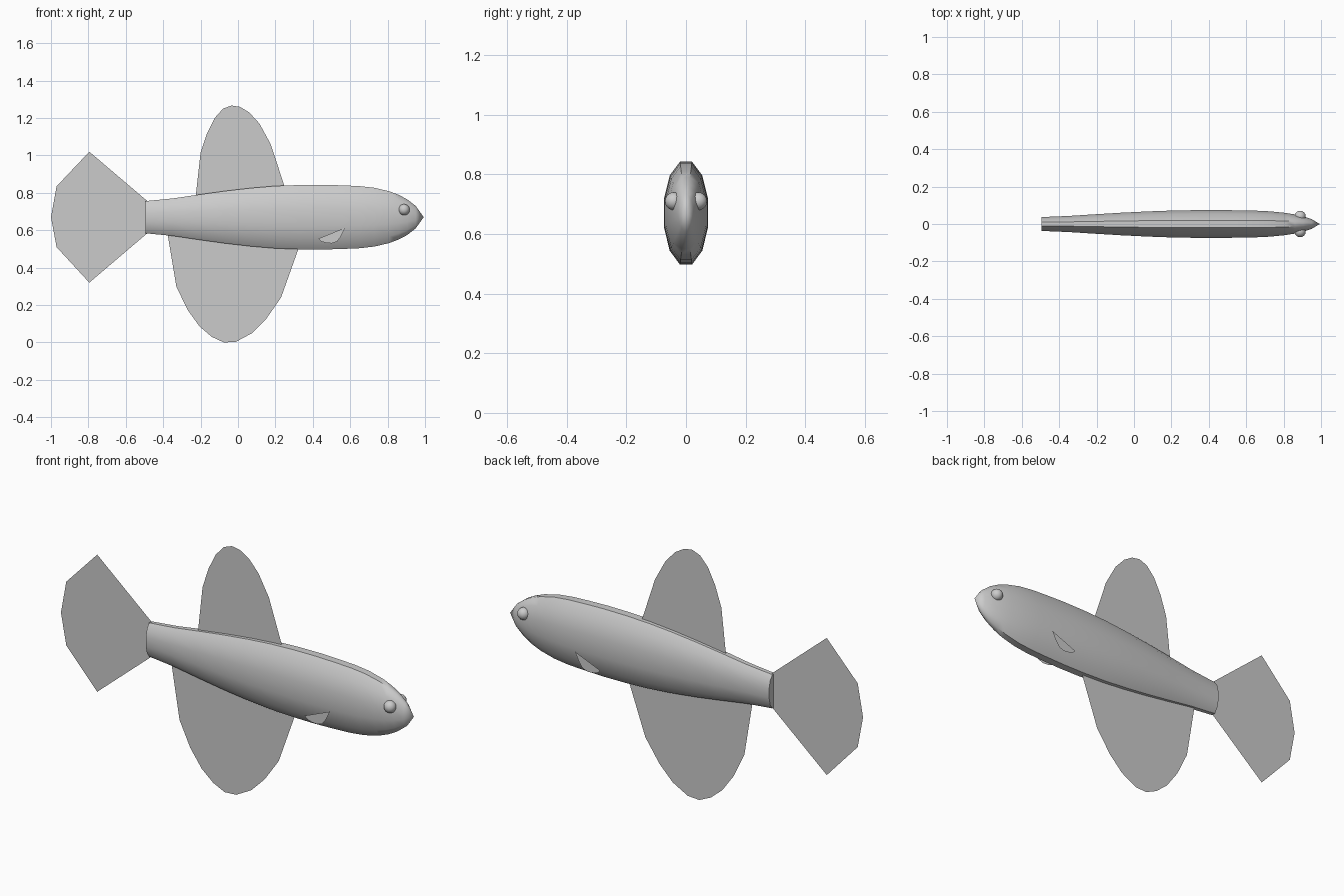
import bpy, bmesh, math

if "Cube" in bpy.data.objects:
    bpy.data.objects.remove(bpy.data.objects["Cube"])

AXIS_Z = 0.67


def finish(bm, name):
    bmesh.ops.recalc_face_normals(bm, faces=bm.faces)
    mesh = bpy.data.meshes.new(name)
    bm.to_mesh(mesh)
    bm.free()
    obj = bpy.data.objects.new(name, mesh)
    bpy.context.collection.objects.link(obj)
    return obj


def smooth(obj, angle):
    bpy.ops.object.select_all(action='DESELECT')
    obj.select_set(True)
    bpy.context.view_layer.objects.active = obj
    bpy.ops.object.shade_smooth_by_angle(angle=math.radians(angle))


def flat_fin(name, outline, y=0.0):
    bm = bmesh.new()
    bm.faces.new([bm.verts.new((x, y, z)) for x, z in outline])
    return finish(bm, name)


# body: twelve-sided oval rings along x (x, half height), closing at the nose
profile = [(-0.495, 0.086), (-0.35, 0.1), (-0.2, 0.122), (-0.07, 0.14), (0.07, 0.156),
           (0.2, 0.167), (0.33, 0.172), (0.45, 0.173), (0.56, 0.17), (0.65, 0.166),
           (0.73, 0.157), (0.81, 0.138), (0.86, 0.119), (0.905, 0.095), (0.95, 0.06)]
bm = bmesh.new()
rings = []
for x, h in profile:
    rz = h / math.cos(math.radians(15))
    ring = []
    for i in range(12):
        a = math.radians(15 + 30 * i)
        ring.append(bm.verts.new((x, 0.43 * rz * math.cos(a), AXIS_Z + rz * math.sin(a))))
    rings.append(ring)
nose = bm.verts.new((0.993, 0, AXIS_Z))
for i in range(12):
    j = (i + 1) % 12
    for a, b in zip(rings, rings[1:]):
        bm.faces.new((a[i], a[j], b[j], b[i]))
    bm.faces.new((rings[-1][i], rings[-1][j], nose))
bm.faces.new(rings[0])
smooth(finish(bm, "body"), 50)

# thin upright fins on the centre plane
flat_fin("top_fin", [(-0.23, 0.77), (-0.225, 0.79), (-0.2, 1.015), (-0.165, 1.12), (-0.125, 1.2),
                     (-0.08, 1.25), (-0.035, 1.267), (0.01, 1.26), (0.06, 1.23),
                     (0.115, 1.17), (0.175, 1.06), (0.247, 0.84), (0.255, 0.81)])
flat_fin("bottom_fin", [(-0.378, 0.59), (-0.33, 0.3), (-0.27, 0.175), (-0.205, 0.085),
                        (-0.14, 0.03), (-0.075, 0.0), (-0.01, 0.004), (0.075, 0.05),
                        (0.15, 0.125), (0.23, 0.24), (0.323, 0.5), (0.33, 0.525)])
flat_fin("tail_fin", [(-0.48, 0.752), (-0.795, 1.02), (-0.97, 0.835), (-1.0, 0.67),
                      (-0.97, 0.51), (-0.795, 0.32), (-0.48, 0.588)])

# side fins and eyes on both sides
for side, label in ((-1, "right"), (1, "left")):
    flat_fin(label + "_side_fin", [(0.573, 0.614), (0.43, 0.555), (0.445, 0.54), (0.47, 0.533),
                                   (0.5, 0.53), (0.53, 0.54), (0.55, 0.567)], side * 0.077)
    bm = bmesh.new()
    bmesh.ops.create_uvsphere(bm, u_segments=16, v_segments=10, radius=0.03)
    eye = finish(bm, label + "_eye")
    eye.location = (0.888, side * 0.041, 0.71)
    smooth(eye, 60)
